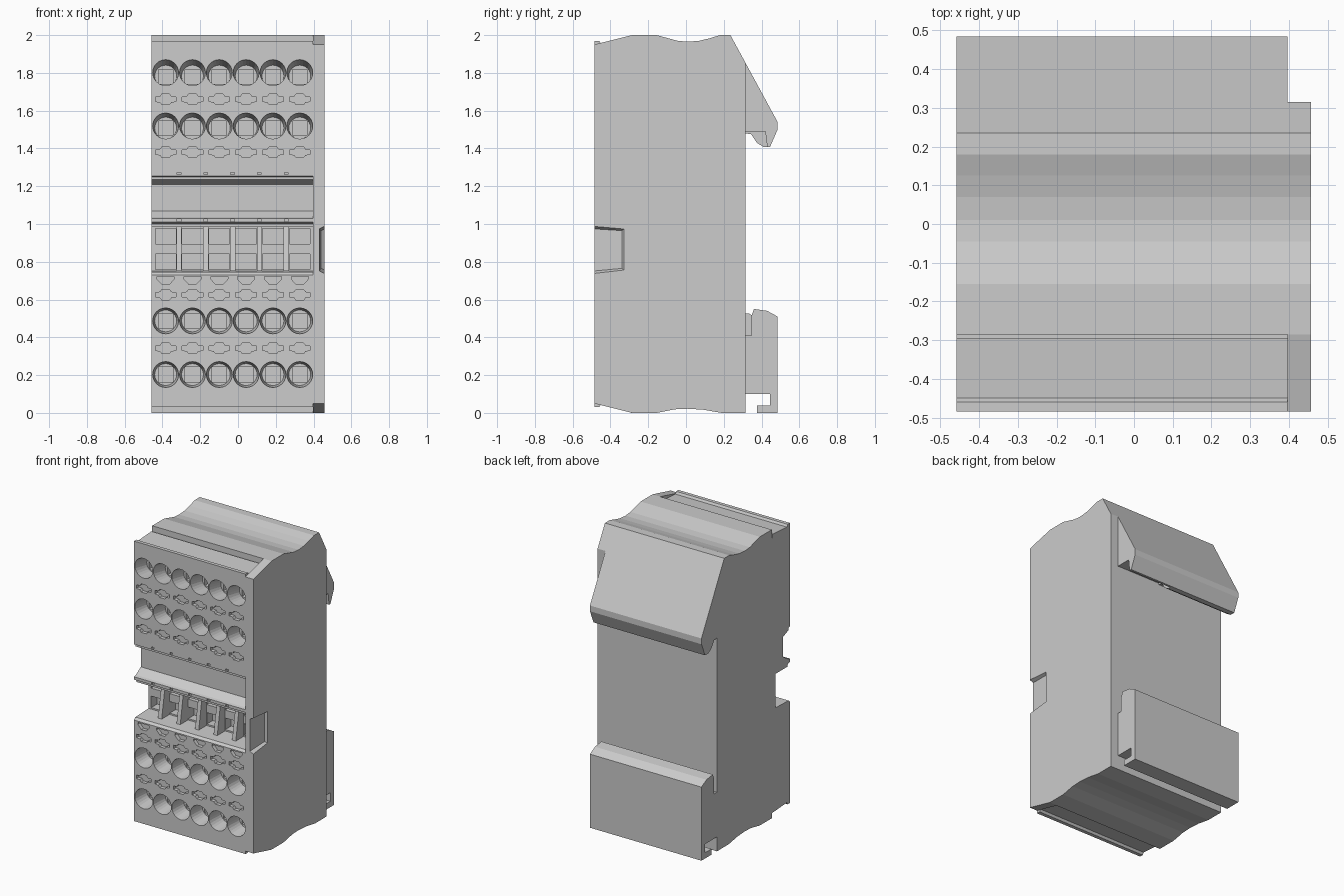
import bpy, bmesh, math

if "Cube" in bpy.data.objects:
    bpy.data.objects.remove(bpy.data.objects["Cube"])

grey = bpy.data.materials.new("light grey plastic")
grey.diffuse_color = (0.604, 0.604, 0.604, 1)
grey.use_nodes = True
grey.node_tree.nodes["Principled BSDF"].inputs["Base Color"].default_value = grey.diffuse_color

LEFT, SEAM, RIGHT = -0.458, 0.397, 0.457
FRONT, BACK = -0.485, 0.315
COLUMNS = [-0.383 + 0.142 * i for i in range(6)]


def finish(name, bm):
    bmesh.ops.recalc_face_normals(bm, faces=bm.faces)
    me = bpy.data.meshes.new(name)
    bm.to_mesh(me)
    bm.free()
    me.materials.append(grey)
    ob = bpy.data.objects.new(name, me)
    bpy.context.collection.objects.link(ob)
    return ob


def loft(bm, a, b):
    """Closed solid between two matching rings of points."""
    va, vb = [bm.verts.new(p) for p in a], [bm.verts.new(p) for p in b]
    n = len(va)
    bm.faces.new(va)
    bm.faces.new(vb[::-1])
    for i in range(n):
        bm.faces.new((va[i], vb[i], vb[(i + 1) % n], va[(i + 1) % n]))


def side_profile(name, pts, x0, x1):
    bm = bmesh.new()
    loft(bm, [(x0, y, z) for y, z in pts], [(x1, y, z) for y, z in pts])
    return finish(name, bm)


def box(bm, x0, x1, y0, y1, z0, z1):
    ring = [(x0, z0), (x1, z0), (x1, z1), (x0, z1)]
    loft(bm, [(x, y0, z) for x, z in ring], [(x, y1, z) for x, z in ring])


def cut(target, bm):
    """Subtract the cutter; keep the part whole if a solver fails."""
    tool = finish("cutter", bm)
    tool.hide_render = True
    for solver in ('EXACT', 'MANIFOLD', 'FLOAT'):
        mod = target.modifiers.new("cut", 'BOOLEAN')
        mod.operation, mod.solver, mod.object = 'DIFFERENCE', solver, tool
        deps = bpy.context.evaluated_depsgraph_get()
        deps.update()
        result = bpy.data.meshes.new_from_object(target.evaluated_get(deps))
        target.modifiers.remove(mod)
        if len(result.polygons) > len(target.data.polygons):
            target.data = result
            break
    bpy.data.objects.remove(tool)


# Wavy top and bottom edges shared by the housing and the side wall
top_wave = [(-0.155, 2.0), (-0.045, 1.97), (0.01, 1.965), (0.07, 1.97),
            (0.125, 1.983), (0.18, 2.0), (0.235, 2.0), (BACK, 1.853)]
bottom_wave = [(BACK, 0), (0.19, 0), (0.09, 0.017), (0.01, 0.022),
               (-0.06, 0.019), (-0.155, 0)]

# Right side wall with its tapered finger recess
wall = side_profile("side_wall", [(FRONT, 0.05), (FRONT, 1.95), (-0.285, 2.0)]
                    + top_wave + bottom_wave + [(-0.285, 0)], SEAM, RIGHT)
bm = bmesh.new()
loft(bm, [(0.43, -0.5, 0.75), (0.43, -0.5, 0.975), (0.44, -0.34, 0.965), (0.44, -0.34, 0.765)],
     [(0.46, -0.5, 0.735), (0.46, -0.5, 0.99), (0.46, -0.325, 0.975), (0.46, -0.325, 0.755)])
cut(wall, bm)

# Main housing: one profile with the terminal blocks, middle recesses and rails
front = [(-0.29, 0), (-0.29, 0.035), (-0.45, 0.045), (-0.46, 0.03), (FRONT, 0.03),
         (FRONT, 0.73), (-0.47, 0.745), (-0.325, 0.75), (-0.325, 0.985),
         (-0.46, 0.985), (-0.46, 1.0), (FRONT, 1.01), (FRONT, 1.03), (-0.465, 1.035),
         (-0.41, 1.07), (-0.41, 1.21), (-0.47, 1.235), (-0.47, 1.25),
         (FRONT, 1.255), (FRONT, 1.97), (-0.46, 1.97), (-0.45, 1.955),
         (-0.295, 1.965), (-0.295, 1.94), (-0.285, 1.94), (-0.285, 2.0)]
housing = side_profile("housing", front + top_wave + bottom_wave, LEFT, SEAM)

# Round wire funnels, sloping down towards the clamp
bm = bmesh.new()
for cz, drop in ((1.803, 0.02), (1.52, 0.012), (0.487, 0.0), (0.203, 0.0)):
    for cx in COLUMNS:
        ring = [(math.cos(a * math.tau / 24), math.sin(a * math.tau / 24)) for a in range(24)]
        loft(bm, [(cx + 0.0695 * c, -0.495, cz + 0.0695 * s) for c, s in ring],
             [(cx + 0.058 * c, -0.37, cz - drop + 0.058 * s) for c, s in ring])
cut(housing, bm)

# Square clamp openings at the end of each funnel
bm = bmesh.new()
for cz in (1.78, 1.507, 0.487, 0.203):
    for cx in COLUMNS:
        box(bm, cx - 0.039, cx + 0.039, -0.38, -0.25, cz - 0.039, cz + 0.039)
cut(housing, bm)

# Release slots and half slots
bm = bmesh.new()
quarter = [(0.055, 0.012), (0.03, 0.014), (0.02, 0.028)]
slot = quarter + [(-x, z) for x, z in quarter[::-1]]
slot = slot + [(-x, -z) for x, z in slot]
half_slot = [(-0.045, 0.016), (-0.045, 0.003), (-0.018, -0.026),
             (0.018, -0.026), (0.045, 0.003), (0.045, 0.016)]
for cx in COLUMNS:
    for cz, shape in ((1.66, slot), (1.38, slot), (0.625, slot), (0.342, slot), (0.705, half_slot)):
        loft(bm, [(cx + x, -0.5, cz + z) for x, z in shape],
             [(cx + x, -0.46, cz + z) for x, z in shape])
cut(housing, bm)

# Pockets in the lower recess and small rail notches
bm = bmesh.new()
for cx in COLUMNS:
    for z0, z1 in ((0.76, 0.84), (0.895, 0.975)):
        box(bm, cx - 0.055, cx + 0.055, -0.34, -0.26, z0, z1)
for cx in COLUMNS[:-1]:
    for cz in (1.267, 1.02):
        box(bm, cx + 0.06, cx + 0.08, -0.5, -0.475, cz - 0.006, cz + 0.006)
cut(housing, bm)

# Ribs dividing the lower recess
bm = bmesh.new()
for cx in COLUMNS[:-1]:
    x0, x1 = cx + 0.057, cx + 0.085
    ring = [(-0.32, 0.75), (-0.41, 0.75), (-0.37, 0.985), (-0.32, 0.985)]
    loft(bm, [(x0, y, z) for y, z in ring], [(x1, y, z) for y, z in ring])
finish("recess_ribs", bm)

# Upper rail hook, with a shorter lip on the right part
hook_top = [(BACK, 1.853), (0.485, 1.54), (0.485, 1.5)]
side_profile("rail_hook", hook_top + [(0.445, 1.408), (0.41, 1.408), (0.375, 1.43),
             (0.345, 1.475), (BACK, 1.48)], LEFT, 0.06)
side_profile("rail_hook_short", hook_top + [(0.445, 1.408), (0.43, 1.408),
             (0.42, 1.49), (BACK, 1.49)], 0.06, SEAM)

# Lower rail foot with its hooked latch slot
side_profile("rail_foot", [(BACK, 0.1), (0.445, 0.1), (0.445, 0.04), (0.375, 0.04),
             (0.375, 0), (0.485, 0), (0.485, 0.51), (0.43, 0.54), (0.36, 0.55),
             (0.347, 0.515), (0.347, 0.41), (BACK, 0.41)], LEFT, SEAM)
side_profile("foot_stop", [(BACK, 0.4), (0.36, 0.4), (0.36, 0.51), (0.335, 0.525),
             (BACK, 0.525)], 0.1, 0.16)
